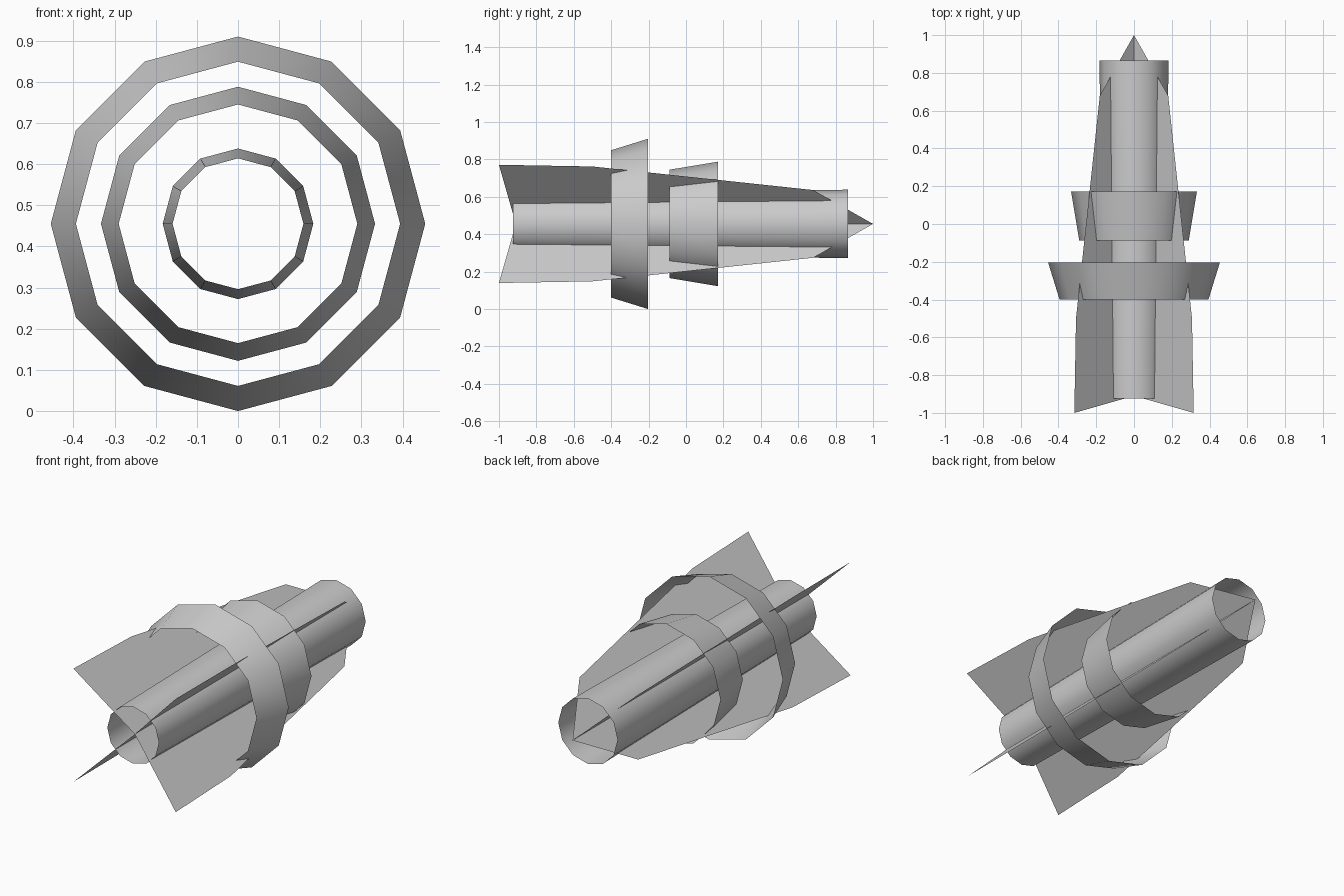
import bpy
import bmesh
import math

cube = bpy.data.objects.get("Cube")
if cube:
    bpy.data.objects.remove(cube)

AXIS_Z = 0.455   # height of the long axis
SIDES = 12

grey = bpy.data.materials.new("light grey")
grey.use_nodes = True
colour = (0.6, 0.6, 0.6, 1)
grey.diffuse_color = colour
grey.node_tree.nodes["Principled BSDF"].inputs["Base Color"].default_value = colour


def finish(name, bm):
    mesh = bpy.data.meshes.new(name)
    bm.to_mesh(mesh)
    bm.free()
    mesh.materials.append(grey)
    obj = bpy.data.objects.new(name, mesh)
    obj.location.z = AXIS_Z
    bpy.context.collection.objects.link(obj)
    return obj


def open_band(name, y0, r0, y1, r1):
    """Open-ended tapered tube along y, a thin sheet."""
    bm = bmesh.new()
    loops = []
    for y, r in ((y0, r0), (y1, r1)):
        angles = [math.tau * i / SIDES for i in range(SIDES)]
        loops.append([bm.verts.new((r * math.sin(a), y, r * math.cos(a))) for a in angles])
    front, back = loops
    for i in range(SIDES):
        j = (i + 1) % SIDES
        bm.faces.new((front[i], front[j], back[j], back[i]))
    bmesh.ops.recalc_face_normals(bm, faces=bm.faces)
    obj = finish(name, bm)
    bpy.ops.object.select_all(action="DESELECT")
    obj.select_set(True)
    bpy.context.view_layer.objects.active = obj
    bpy.ops.object.shade_smooth_by_angle(angle=math.radians(35))


def fin(name, side, up):
    """Flat diagonal blade reaching from the axis outwards."""
    profile = [(-0.91, 0), (-1, 0.316), (-0.5, 0.307), (0.68, 0.181), (1, 0)]
    bm = bmesh.new()
    bm.faces.new([bm.verts.new((side * d, y, up * d)) for y, d in profile])
    finish(name, bm)


# Central tube and the two flared rings around it
open_band("body_tube", -0.925, 0.159, 0.865, 0.183)
open_band("large_ring", -0.4, 0.394, -0.203, 0.455)
open_band("small_ring", -0.087, 0.29, 0.172, 0.333)

# Four blades meeting on the axis
for side, side_name in ((1, "left"), (-1, "right")):
    for up, up_name in ((1, "upper"), (-1, "lower")):
        fin(f"{up_name}_{side_name}_fin", side, up)
